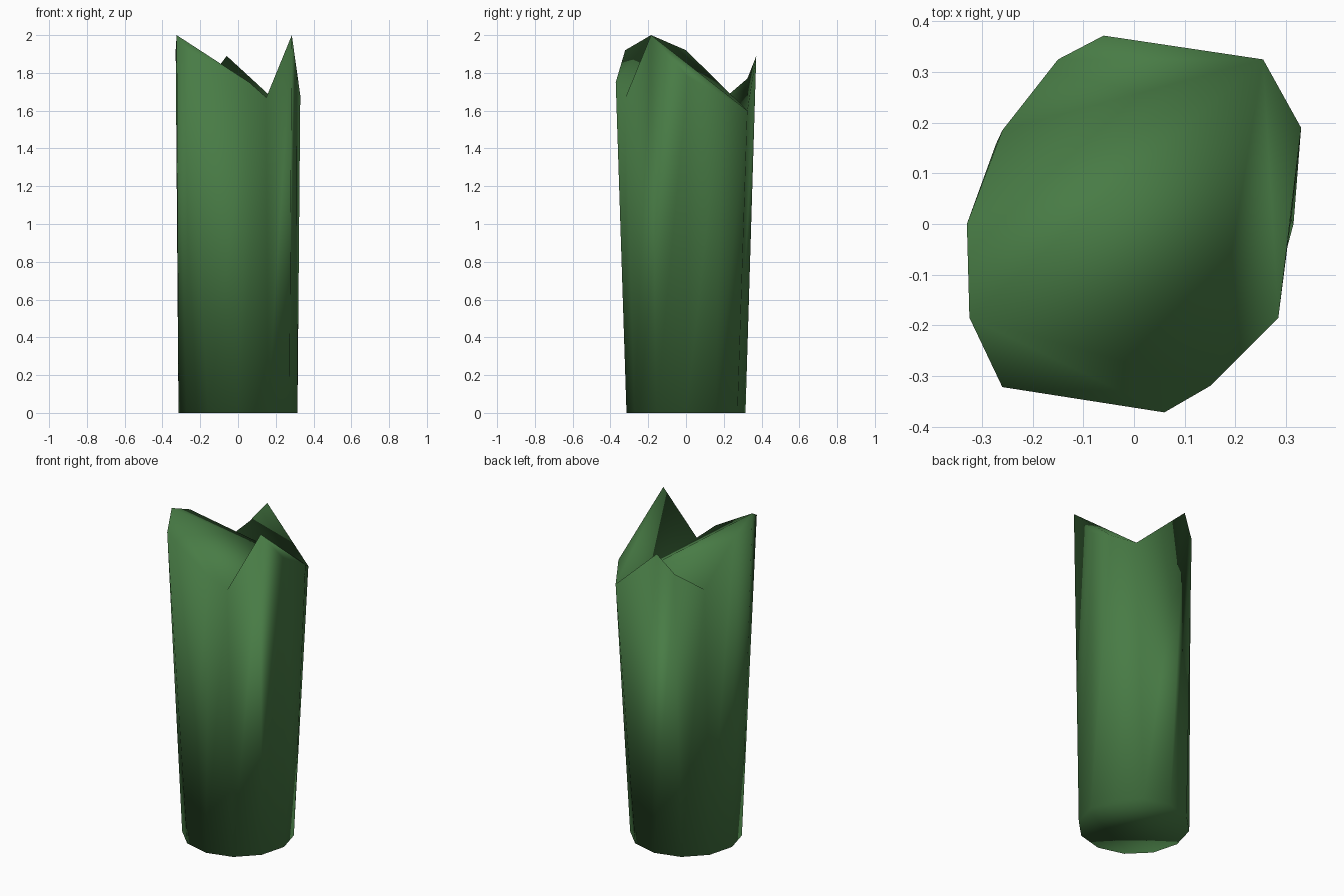
import bpy
import bmesh
from math import cos, sin, tau

cube = bpy.data.objects.get("Cube")
if cube:
    bpy.data.objects.remove(cube, do_unlink=True)

SIDES = 12
RADIUS = 0.315

# Ragged rim, counter-clockwise from +x
RIM = [
    (0.31, 0.01, 1.78), (0.33, 0.19, 1.68), (0.255, 0.325, 1.6),
    (-0.06, 0.372, 1.89), (-0.15, 0.325, 1.77), (-0.26, 0.185, 1.65),
    (-0.33, 0, 1.92), (-0.325, -0.185, 2), (-0.26, -0.322, 1.92),
    (0.06, -0.372, 1.75), (0.15, -0.32, 1.67), (0.285, -0.185, 2),
]

# Folded top surface, as triangles between rim points
FOLDS = [
    (7, 8, 9), (7, 9, 10),
    (11, 0, 1), (11, 1, 2),
    (2, 3, 4), (2, 4, 5), (2, 5, 6),
    (10, 11, 2), (7, 10, 2), (6, 7, 2),
]

green = bpy.data.materials.new("leaf green")
green.use_nodes = True
colour = (0.065, 0.2, 0.06, 1)
green.diffuse_color = colour
green.node_tree.nodes["Principled BSDF"].inputs["Base Color"].default_value = colour

bm = bmesh.new()
base = [bm.verts.new((RADIUS * cos(tau * i / SIDES), RADIUS * sin(tau * i / SIDES), 0))
        for i in range(SIDES)]
rim = [bm.verts.new(p) for p in RIM]

# Base, wall and folded top
bm.faces.new(base[::-1])
for i in range(SIDES):
    j = (i + 1) % SIDES
    bm.faces.new((base[i], base[j], rim[j], rim[i]))
for fold in FOLDS:
    bm.faces.new([rim[i] for i in fold])
for face in bm.faces:
    face.smooth = True

mesh = bpy.data.meshes.new("broken_stalk")
bm.to_mesh(mesh)
bm.free()
mesh.materials.append(green)
bpy.context.collection.objects.link(bpy.data.objects.new("broken_stalk", mesh))
